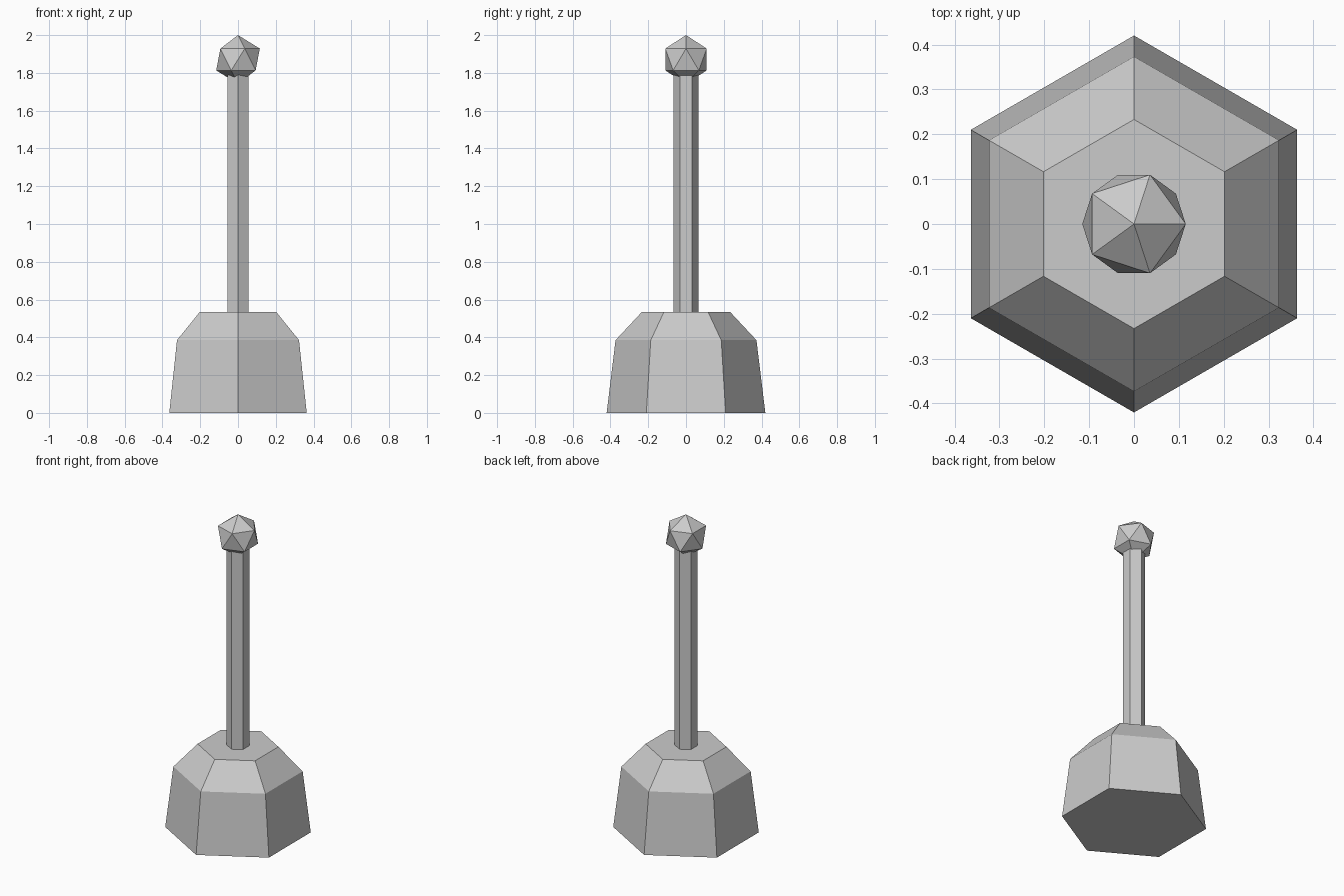
import bpy, bmesh
from math import sin, cos, pi

if "Cube" in bpy.data.objects:
    bpy.data.objects.remove(bpy.data.objects["Cube"])


def finish(name, bm):
    bmesh.ops.recalc_face_normals(bm, faces=bm.faces)
    mesh = bpy.data.meshes.new(name)
    bm.to_mesh(mesh)
    bm.free()
    obj = bpy.data.objects.new(name, mesh)
    bpy.context.collection.objects.link(obj)
    return obj


def hex_loft(name, profile):
    """Closed six-sided solid through (radius, z) rings, corners on the y axis."""
    bm = bmesh.new()
    rings = [[bm.verts.new((r * sin(i * pi / 3), r * cos(i * pi / 3), z))
              for i in range(6)] for r, z in profile]
    for low, high in zip(rings, rings[1:]):
        for i in range(6):
            j = (i + 1) % 6
            bm.faces.new((low[i], low[j], high[j], high[i]))
    bm.faces.new(rings[0])
    bm.faces.new(rings[-1])
    return finish(name, bm)


# Weighted base with chamfered shoulder
hex_loft("base", [(0.42, 0), (0.373, 0.385), (0.233, 0.535)])

# Upright rod, seated on the base and running into the knob
hex_loft("rod", [(0.065, 0.53), (0.065, 1.82)])

# Icosahedral knob
bm = bmesh.new()
bmesh.ops.create_icosphere(bm, subdivisions=1, radius=0.129)
knob = finish("knob", bm)
knob.location.z = 1.871
